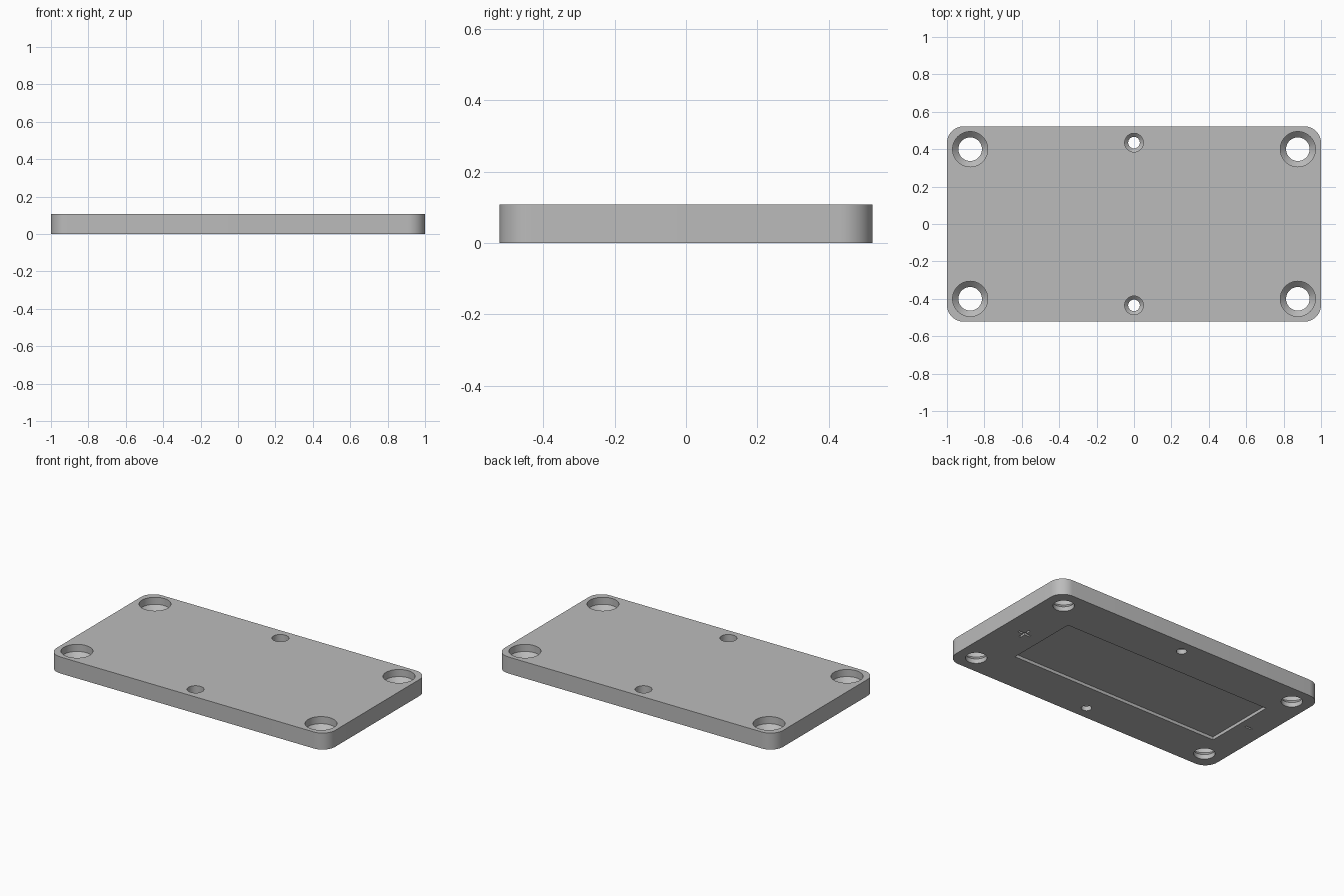
import bpy
import bmesh
from math import cos, sin, pi, radians

LENGTH, WIDTH, HEIGHT = 2.0, 1.045, 0.107
CORNER = 0.09

cube = bpy.data.objects.get("Cube")
if cube:
    bpy.data.objects.remove(cube, do_unlink=True)

grey = bpy.data.materials.new("plain grey")
grey.use_nodes = True
GREY = (0.5, 0.5, 0.5, 1)
grey.diffuse_color = GREY
grey.node_tree.nodes["Principled BSDF"].inputs["Base Color"].default_value = GREY


def make_object(name, bm):
    bmesh.ops.recalc_face_normals(bm, faces=bm.faces)
    mesh = bpy.data.meshes.new(name)
    bm.to_mesh(mesh)
    bm.free()
    mesh.materials.append(grey)
    obj = bpy.data.objects.new(name, mesh)
    bpy.context.collection.objects.link(obj)
    return obj


def loft(name, rings):
    """Join equal-sized rings of points into a capped solid."""
    bm = bmesh.new()
    loops = [[bm.verts.new(p) for p in ring] for ring in rings]
    n = len(loops[0])
    for low, high in zip(loops, loops[1:]):
        for i in range(n):
            j = (i + 1) % n
            bm.faces.new((low[i], low[j], high[j], high[i]))
    bm.faces.new(loops[0])
    bm.faces.new(loops[-1])
    return make_object(name, bm)


def box(name, x, y, size_x, size_y, depth):
    """Box that cuts a pocket of the given depth into the underside."""
    xs, ys = size_x / 2, size_y / 2
    outline = [(x - xs, y - ys), (x + xs, y - ys), (x + xs, y + ys), (x - xs, y + ys)]
    return loft(name, [[(*p, z) for p in outline] for z in (-0.05, depth)])


def screw_hole(name, x, y, shaft, head, shaft_depth=0.03):
    """Straight shaft, sloped seat and a wide straight head opening."""
    seat_top = shaft_depth + head - shaft
    profile = [(shaft, -0.05), (shaft, shaft_depth), (head, seat_top), (head, HEIGHT + 0.05)]
    turns = [2 * pi * i / 48 for i in range(48)]
    return loft(name, [[(x + r * cos(a), y + r * sin(a), z) for a in turns] for r, z in profile])


# Plate with rounded corners
outline = []
for quarter, (sx, sy) in enumerate([(1, 1), (-1, 1), (-1, -1), (1, -1)]):
    for step in range(13):
        a = (quarter + step / 12) * pi / 2
        outline.append((sx * (LENGTH / 2 - CORNER) + CORNER * cos(a),
                        sy * (WIDTH / 2 - CORNER) + CORNER * sin(a)))
plate = loft("cover_plate", [[(*p, z) for p in outline] for z in (0, HEIGHT)])

# Corner and middle screw holes
cutters = []
for sy in (-1, 1):
    for sx in (-1, 1):
        cutters.append(screw_hole("corner_hole", sx * 0.876, sy * 0.4, 0.063, 0.094))
    cutters.append(screw_hole("middle_hole", 0, sy * 0.435, 0.031, 0.05))

# Underside pocket and engraved polarity marks
cutters.append(box("underside_pocket", -0.05, 0, 1.52, 0.484, 0.02))
cutters.append(box("plus_bar", 0.84, 0, 0.09, 0.014, 0.015))
cutters.append(box("plus_upright", 0.84, 0, 0.014, 0.09, 0.015))
cutters.append(box("minus_bar", -0.88, 0, 0.05, 0.012, 0.015))

# Cut everything out of the plate
bpy.context.view_layer.objects.active = plate
for cutter in cutters:
    cutter.hide_render = True
    cut = plate.modifiers.new("cut", "BOOLEAN")
    cut.operation = "DIFFERENCE"
    cut.solver = "EXACT"
    cut.object = cutter
    bpy.ops.object.modifier_apply(modifier=cut.name)
    bpy.data.objects.remove(cutter, do_unlink=True)

bpy.ops.object.select_all(action="DESELECT")
plate.select_set(True)
bpy.ops.object.shade_smooth_by_angle(angle=radians(30))
